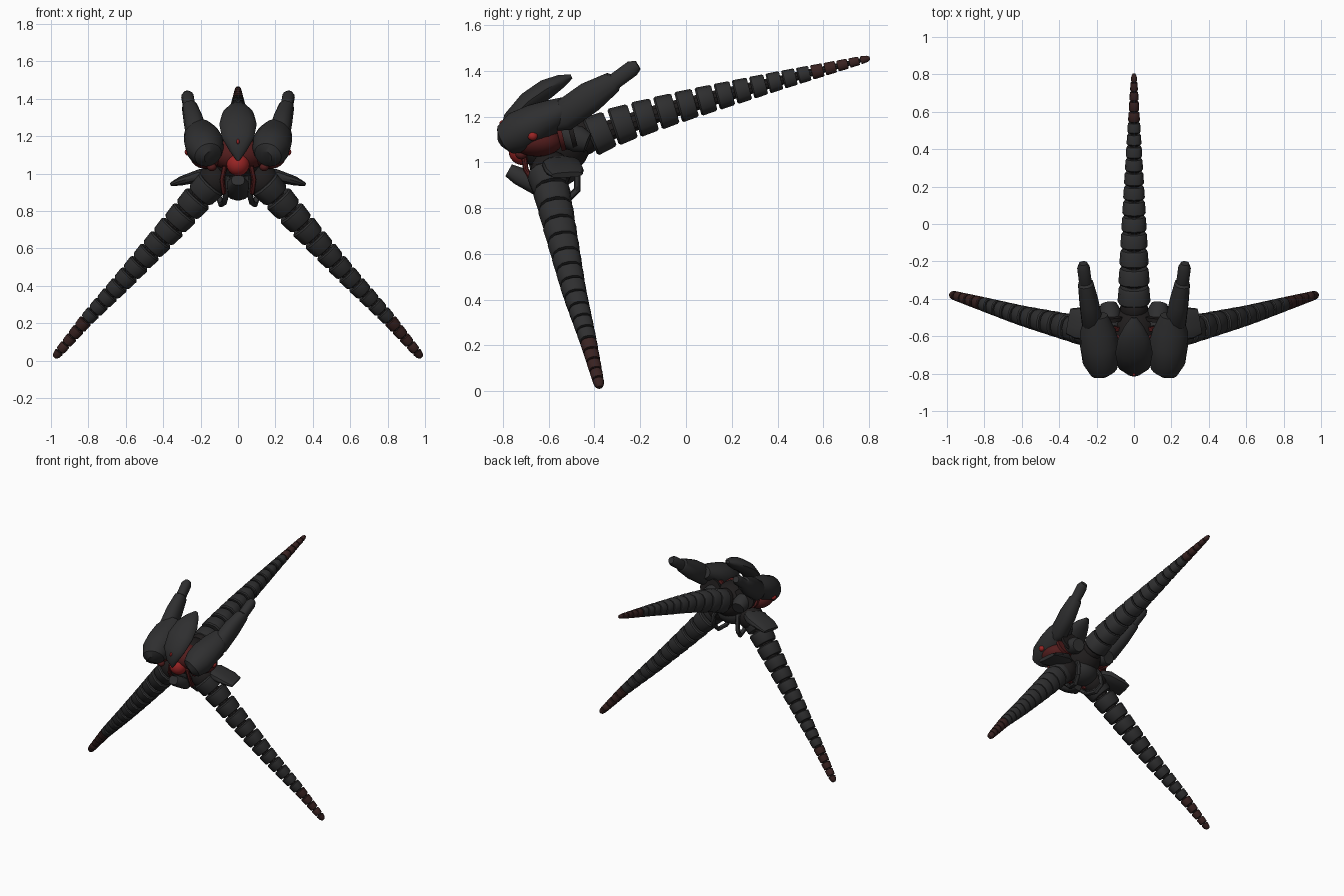
import bpy, bmesh, math
from mathutils import Vector

cube = bpy.data.objects.get("Cube")
if cube:
    bpy.data.objects.remove(cube)


def material(name, rgb):
    m = bpy.data.materials.new(name)
    m.use_nodes = True
    m.diffuse_color = (*rgb, 1)
    m.node_tree.nodes["Principled BSDF"].inputs["Base Color"].default_value = (*rgb, 1)
    return m


ARMOUR = material("black armour", (.028, .028, .029))
JOINT = material("joint black", (.014, .012, .012))
TIP = material("burnt tip", (.04, .016, .015))
DARK_RED = material("dark red", (.085, .012, .012))
RED = material("glowing red", (.32, .018, .018))


def finish(name, bm, mat):
    bmesh.ops.recalc_face_normals(bm, faces=bm.faces)
    mesh = bpy.data.meshes.new(name)
    bm.to_mesh(mesh)
    bm.free()
    mesh.materials.append(mat)
    ob = bpy.data.objects.new(name, mesh)
    bpy.context.collection.objects.link(ob)
    bpy.ops.object.select_all(action='DESELECT')
    ob.select_set(True)
    bpy.context.view_layer.objects.active = ob
    bpy.ops.object.shade_smooth_by_angle(angle=math.radians(35))
    return ob


def loft(name, stations, mat, ref=(1, 0, 0), sides=14, s=1, power=1):
    """Skin elliptical rings (x, y, z, half width, half depth) along a path."""
    bm = bmesh.new()
    pts = [Vector((s * p[0], p[1], p[2])) for p in stations]
    rings = []
    for i, p in enumerate(pts):
        t = (pts[min(i + 1, len(pts) - 1)] - pts[max(i - 1, 0)]).normalized()
        a = Vector(ref)
        a = (a - t * a.dot(t)).normalized()
        b = t.cross(a)
        ring = []
        for k in range(sides):
            ang = math.tau * k / sides
            c, d = math.cos(ang), math.sin(ang)
            u = math.copysign(abs(c) ** power, c) * stations[i][3]
            v = math.copysign(abs(d) ** power, d) * stations[i][4]
            ring.append(bm.verts.new(p + a * u + b * v))
        rings.append(ring)
    for r, q in zip(rings, rings[1:]):
        for k in range(sides):
            j = (k + 1) % sides
            bm.faces.new((r[k], r[j], q[j], q[k]))
    bm.faces.new(rings[0])
    bm.faces.new(rings[-1])
    return finish(name, bm, mat)


def ball(name, loc, radii, mat):
    bm = bmesh.new()
    bmesh.ops.create_uvsphere(bm, u_segments=20, v_segments=12, radius=1)
    for v in bm.verts:
        v.co = Vector([c * r + o for c, r, o in zip(v.co, radii, loc)])
    return finish(name, bm, mat)


def sample(path, t):
    """Point at fraction t of a polyline's length."""
    pts = [Vector(p) for p in path]
    lengths = [(b - a).length for a, b in zip(pts, pts[1:])]
    d = t * sum(lengths)
    for a, b, l in zip(pts, pts[1:], lengths):
        if d <= l:
            return a.lerp(b, d / l)
        d -= l
    return pts[-1]


def limb(name, path, r0, r1, ref, s=1, count=17, q=.95):
    """Tapering chain of armour rings around a thin core."""
    cut = [(1 - q ** k) / (1 - q ** count) for k in range(count + 1)]
    radius = lambda t: r0 + (r1 - r0) * t ** 1.15
    for k in range(count):
        t0, t1 = cut[k], cut[k] + (cut[k + 1] - cut[k]) * .86
        r = radius(t0)
        a, b = sample(path, t0), sample(path, t1)
        rows = [(0, .9), (.1, 1), (.9, .93), (1, .84)]
        if k == count - 1:
            rows = [(0, .9), (.1, 1), (.7, .8), (1, .4)]
        loft(f"{name}_segment_{k + 1}", [(*a.lerp(b, f), r * m, r * m) for f, m in rows],
             TIP if k > count - 6 else ARMOUR, ref, 12, s, .85)
    core = [(*sample(path, t), radius(t) * .55, radius(t) * .55) for t in (0, .25, .5, .75, .97)]
    loft(name + "_core", core, JOINT, ref, 10, s)


# Central body and tail root
ball("body_core", (0, -.57, 1.07), (.13, .15, .13), JOINT)
ball("body_lining", (0, -.64, 1.1), (.15, .11, .09), DARK_RED)
ball("pelvis", (0, -.57, .98), (.12, .11, .09), ARMOUR)
ball("tail_root", (0, -.45, 1.11), (.075, .08, .08), JOINT)
limb("tail", [(0, -.42, 1.11), (0, -.29, 1.165), (0, 0, 1.25), (0, .4, 1.355), (0, .81, 1.457)],
     .088, .014, (1, 0, 0))

# Curved crest shield over the face
loft("crest", [(0, -.785, 1.07, .008, .01), (0, -.79, 1.12, .045, .025), (0, -.765, 1.19, .085, .035),
               (0, -.69, 1.265, .1, .045), (0, -.61, 1.32, .085, .045), (0, -.545, 1.355, .05, .03),
               (0, -.5, 1.375, .015, .01)], ARMOUR)
ball("central_eye", (0, -.715, 1.05), (.062, .06, .062), RED)
for x in (-.035, 0, .035):
    ball("crest_light", (x, -.8 + abs(x) * .5, 1.17), (.008, .015, .014), RED)
loft("chin", [(0, -.775, .965, .035, .03), (0, -.73, .94, .06, .04), (0, -.65, .895, .055, .04),
              (0, -.6, .88, .03, .025)], ARMOUR, power=.75)

for s, side in ((1, "left"), (-1, "right")):
    # Shoulder pods with their lights
    loft(side + "_pod", [(.15, -.8, 1.09, .035, .035), (.16, -.785, 1.1, .075, .07),
                         (.175, -.73, 1.13, .1, .095), (.183, -.65, 1.17, .105, .09),
                         (.195, -.57, 1.21, .095, .07), (.2, -.49, 1.25, .06, .045)],
         ARMOUR, s=s, sides=18)
    ball(side + "_pod_lining", (s * .17, -.65, 1.09), (.085, .11, .065), DARK_RED)
    ball(side + "_pod_eye", (s * .178, -.783, 1.13), (.027, .03, .027), RED)
    ball(side + "_side_light", (s * .265, -.67, 1.115), (.02, .022, .02), RED)
    ball(side + "_cheek_light", (s * .14, -.72, 1.035), (.025, .025, .022), DARK_RED)

    # Swept-back horn barrels
    loft(side + "_barrel", [(.215, -.58, 1.17, .04, .04), (.22, -.54, 1.2, .058, .07),
                            (.24, -.42, 1.285, .052, .07), (.258, -.32, 1.35, .042, .048),
                            (.26, -.31, 1.355, .034, .036), (.27, -.235, 1.41, .034, .036),
                            (.272, -.21, 1.425, .022, .022)], ARMOUR, s=s, power=.85)

    # Rear collar discs and vents beside the tail
    loft(side + "_rear_thruster", [(.12, -.56, 1.13, .05, .05), (.13, -.47, 1.1, .06, .06),
                                   (.135, -.43, 1.085, .045, .045)], ARMOUR, s=s)
    for k in range(2):
        y = -.56 + k * .05
        loft(side + "_red_collar", [(.14, y, 1.12 + k * .01, .085, .075),
                                    (.14, y + .02, 1.125 + k * .01, .085, .075)],
             (DARK_RED, JOINT)[k], s=s)

    # Hip joints, hip fins and legs
    ball(side + "_hip", (s * .13, -.59, .96), (.09, .09, .09), JOINT)
    loft(side + "_hip_fin", [(.15, -.56, 1.0, .06, .03), (.2, -.545, .99, .085, .035),
                             (.3, -.53, .962, .085, .025), (.35, -.52, .945, .07, .012)],
         ARMOUR, (0, 1, 0), s=s, power=.75)
    limb(side + "_leg", [(.14, -.61, .95), (.2, -.59, .885), (.4, -.54, .66), (.6, -.49, .44),
                         (.8, -.43, .23), (.985, -.375, .012)], .086, .022, (0, 1, 0), s=s)

    # Hanging hoses
    loft(side + "_hose", [(.05, -.67, .99, .016, .016), (.06, -.65, .9, .016, .016),
                          (.075, -.59, .845, .016, .016), (.09, -.52, .835, .016, .016),
                          (.105, -.475, .88, .016, .016), (.1, -.475, .95, .016, .016),
                          (.08, -.51, 1.01, .016, .016)], ARMOUR, s=s, sides=10)
    loft(side + "_red_hose", [(.07, -.71, 1.04, .013, .013), (.085, -.7, .97, .013, .013),
                              (.075, -.66, .9, .013, .013), (.06, -.6, .9, .013, .013)],
         DARK_RED, s=s, sides=10)
